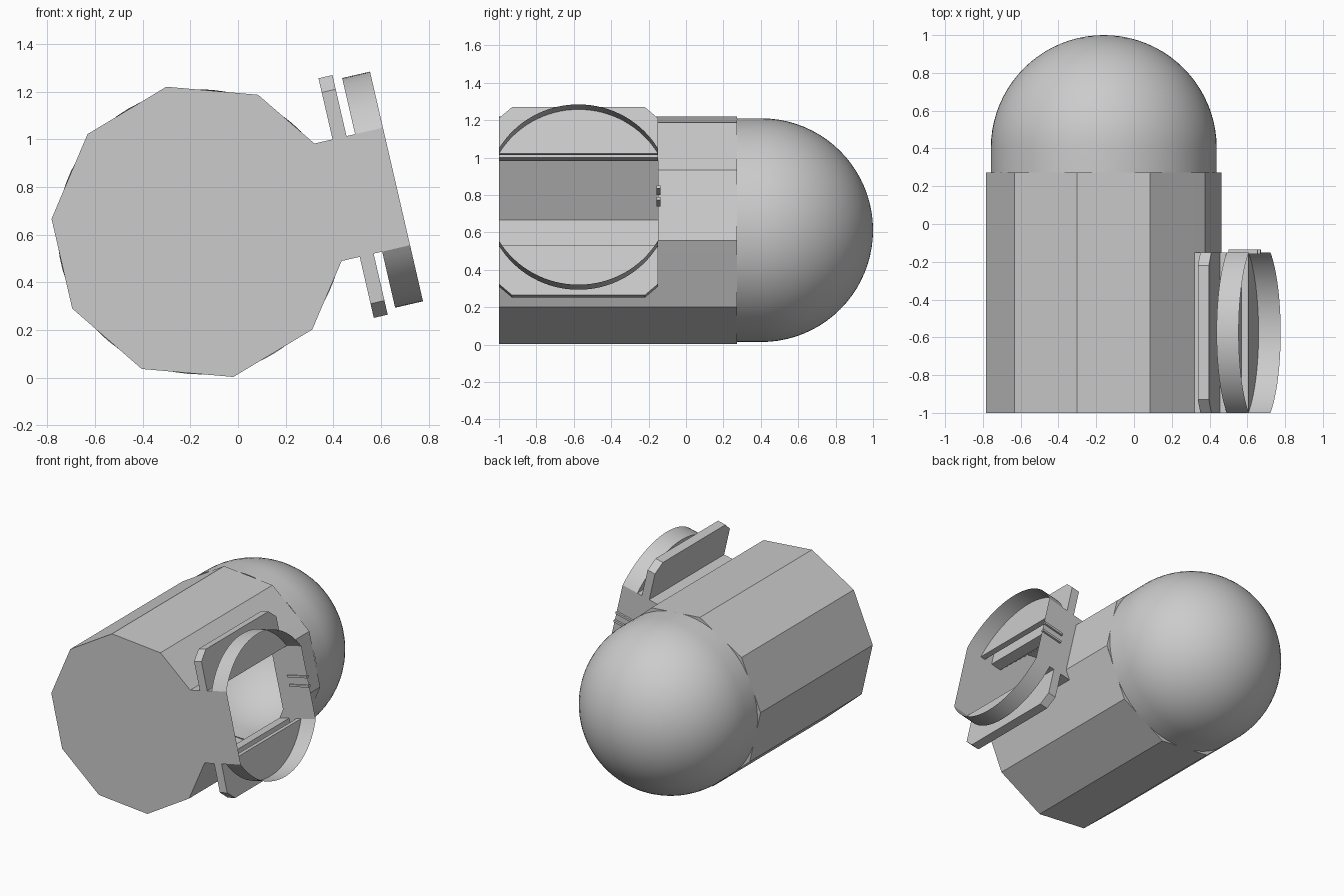
import bpy, bmesh, math
from mathutils import Vector

if "Cube" in bpy.data.objects:
    bpy.data.objects.remove(bpy.data.objects["Cube"])

CX, CZ = -0.16, 0.612          # axis of the barrel-shaped body
TILT = math.radians(13)        # the side mount points this far upward
R = 0.625                      # body corner radius
Y0, Y1, Y2 = -1.0, -0.15, 0.272  # front, end of mount, end of body
HW = 0.253                     # half width of the mount neck
U0, U1, U2, U3, U4 = 0.552, 0.63, 0.69, 0.727, 0.847  # steps outward along the mount

grey = bpy.data.materials.new("plain grey")
grey.diffuse_color = (0.6, 0.6, 0.6, 1)
grey.use_nodes = True
grey.node_tree.nodes["Principled BSDF"].inputs["Base Color"].default_value = grey.diffuse_color


def P(u, v, y):
    """Mount coordinates (outward, sideways, depth) to world."""
    c, s = math.cos(TILT), math.sin(TILT)
    return Vector((CX + u * c - v * s, y, CZ + u * s + v * c))


def face(bm, pts):
    return bm.faces.new([bm.verts.new(p) for p in pts])


def strip(bm, uv, y0, y1):
    """Sweep a polyline of (u, v) points along y."""
    for a, b in zip(uv, uv[1:]):
        face(bm, [P(*a, y0), P(*b, y0), P(*b, y1), P(*a, y1)])


def weld(bm):
    bmesh.ops.remove_doubles(bm, verts=bm.verts, dist=0.0005)
    bmesh.ops.recalc_face_normals(bm, faces=bm.faces)


def finish(bm, name, smooth=False):
    me = bpy.data.meshes.new(name)
    bm.to_mesh(me)
    bm.free()
    ob = bpy.data.objects.new(name, me)
    bpy.context.collection.objects.link(ob)
    me.materials.append(grey)
    for p in me.polygons:
        p.use_smooth = smooth
    return ob


# Ten-sided hollow body, open where the mount joins
corner = [(R * math.cos(math.radians(18 + 36 * k)), R * math.sin(math.radians(18 + 36 * k)))
          for k in range(10)]
open_loop = [(U0, HW)] + corner[1:9] + [(U0, -HW)]
closed_loop = open_loop + [corner[9], corner[0], open_loop[0]]
bm = bmesh.new()
strip(bm, open_loop, Y0, Y1)
strip(bm, closed_loop, Y1, Y2)
face(bm, [P(u, v, Y0) for u, v in open_loop])
weld(bm)

# Narrow rim between the flat body sides and the round end
N = 80
rim = []
for k in range(N + 1):
    a = math.radians(18 + 360 * k / N)
    off = math.radians((360 * k / N) % 36 - 18)
    ro = R * math.cos(math.radians(18)) / math.cos(off)
    rim.append([P(r * math.cos(a), r * math.sin(a), Y2) for r in (ro, 0.59)])
for (o1, i1), (o2, i2) in zip(rim, rim[1:]):
    face(bm, [o1, i1, i2, o2])
finish(bm, "body")

# Smooth round end: short cylinder and half sphere
bm = bmesh.new()
RD, YD = 0.598, 0.402
prof = [Vector((CX + RD, Y2, CZ))]
prof += [Vector((CX + RD * math.cos(t), YD + RD * math.sin(t), CZ))
         for t in (math.pi / 2 * i / 20 for i in range(21))]
vs = [bm.verts.new(p) for p in prof]
es = [bm.edges.new(pair) for pair in zip(vs, vs[1:])]
bmesh.ops.spin(bm, geom=vs + es, cent=(CX, 0, CZ), axis=(0, 1, 0),
               dvec=(0, 0, 0), angle=2 * math.pi, steps=72)
weld(bm)
finish(bm, "round_end", smooth=True)


def flange(bm, yv, u0, u1, front):
    """Hollow half flange: back plate, outer wall, optional front plate."""
    for s in (1, -1):
        face(bm, [P(u0, s * v, y) for y, v in yv])
        if front:
            face(bm, [P(u1, s * v, y) for y, v in yv])
        for (ya, va), (yb, vb) in zip(yv, yv[1:]):
            f = face(bm, [P(u0, s * va, ya), P(u0, s * vb, yb),
                          P(u1, s * vb, yb), P(u1, s * va, ya)])
            f.smooth = not front


# Side mount: neck, chamfered plate and open round collar
bm = bmesh.new()
for s in (1, -1):
    strip(bm, [(U0, s * HW), (U1, s * HW)], Y0, Y1)
    strip(bm, [(U2, s * HW), (U3, s * HW)], Y0, Y1)
steps = [U0, U1, U2, U3, U4]
front_wall = [(u, HW) for u in steps] + [(u, -HW) for u in reversed(steps)]
face(bm, [P(u, v, Y0) for u, v in front_wall])
face(bm, [P(u, v, Y1) for u, v in front_wall + [corner[9], corner[0]]])

plate = [(Y0, HW), (Y0, 0.455), (Y0 + 0.07, 0.516), (Y1 - 0.07, 0.516), (Y1, 0.455), (Y1, HW)]
flange(bm, plate, U1, U2, True)

YC, HY = (Y0 + Y1) / 2, (Y1 - Y0) / 2
a0 = math.atan2(HW, HY)
RC = math.hypot(HW, HY)
arc = [(YC - RC * math.cos(t), RC * math.sin(t))
       for t in (a0 + (math.pi - 2 * a0) * i / 32 for i in range(33))]
flange(bm, arc, U3, U4, False)
weld(bm)
mount = finish(bm, "side_mount", smooth=True)
bpy.context.view_layer.objects.active = mount
mount.select_set(True)
bpy.ops.object.shade_smooth_by_angle(angle=math.radians(20))

# Two thin ridges on the side wall of the mount
for i, vc in enumerate((0.042, -0.022)):
    bm = bmesh.new()
    quad = [(U2, vc - 0.008), (U4, vc - 0.008), (U4, vc + 0.008), (U2, vc + 0.008)]
    strip(bm, quad + quad[:1], Y1 - 0.008, Y1 + 0.014)
    for y in (Y1 - 0.008, Y1 + 0.014):
        face(bm, [P(u, v, y) for u, v in quad])
    weld(bm)
    finish(bm, f"wall_ridge_{i + 1}")
